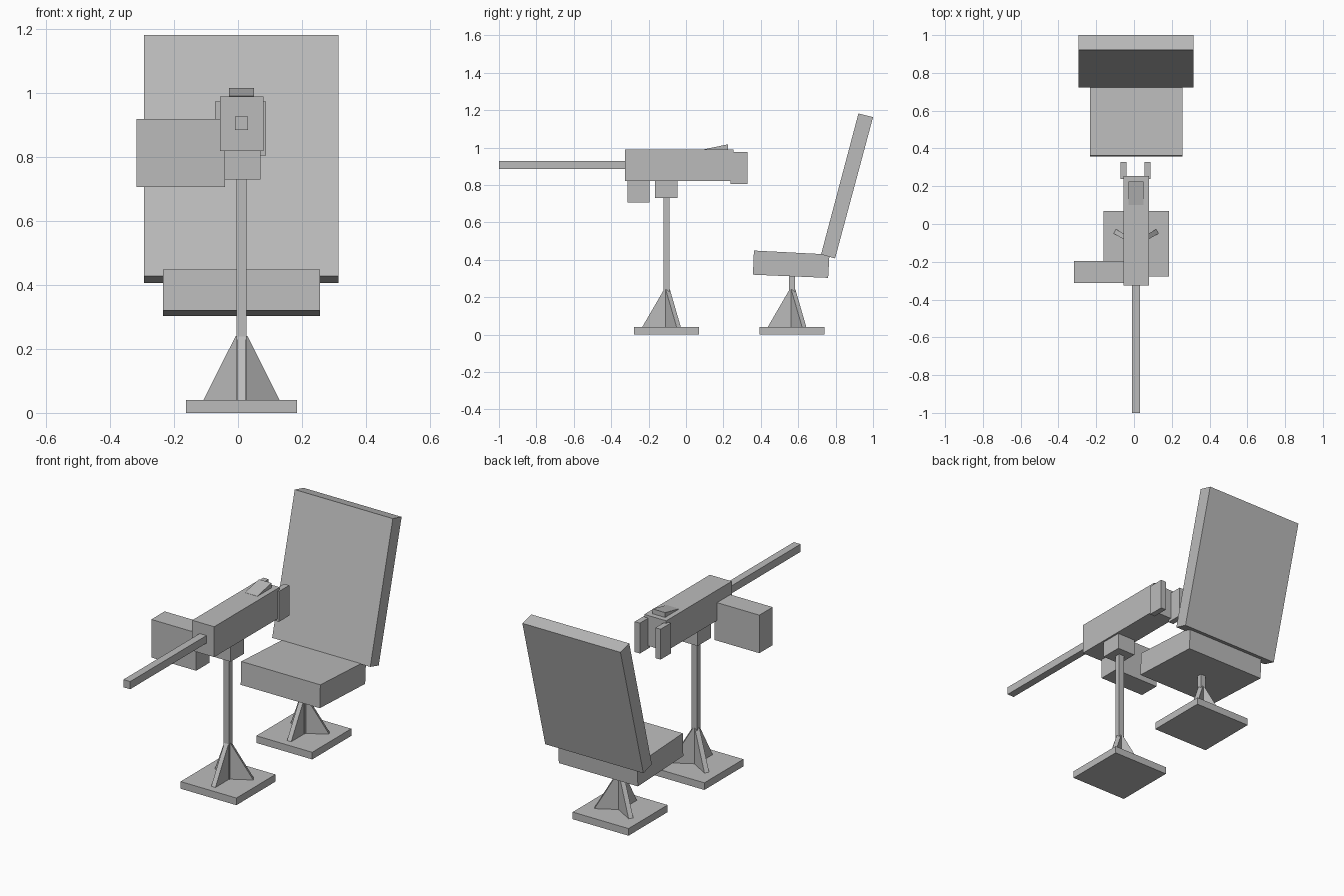
import bpy
from math import radians
from mathutils import Matrix, Vector

cube = bpy.data.objects.get("Cube")
if cube:
    bpy.data.objects.remove(cube, do_unlink=True)

grey = bpy.data.materials.new("plain_grey")
grey.use_nodes = True
colour = (0.5, 0.5, 0.5, 1)
grey.diffuse_color = colour
grey.node_tree.nodes["Principled BSDF"].inputs["Base Color"].default_value = colour

CX = 0.011  # shared centre line


def prism(name, profile, x0, x1):
    """Extrude a (y, z) profile from x0 to x1."""
    n = len(profile)
    verts = [(x, y, z) for x in (x0, x1) for y, z in profile]
    faces = [list(range(n))[::-1], list(range(n, 2 * n))]
    faces += [(i, (i + 1) % n, n + (i + 1) % n, n + i) for i in range(n)]
    mesh = bpy.data.meshes.new(name)
    mesh.from_pydata(verts, [], faces)
    # Consistent outward normals whichever way the profile runs
    area = sum(profile[i][0] * profile[(i + 1) % n][1]
               - profile[(i + 1) % n][0] * profile[i][1] for i in range(n))
    if area < 0:
        mesh.flip_normals()
    mesh.materials.append(grey)
    obj = bpy.data.objects.new(name, mesh)
    bpy.context.collection.objects.link(obj)
    return obj


def box(name, x, y, z):
    return prism(name, [(y[0], z[0]), (y[1], z[0]), (y[1], z[1]), (y[0], z[1])], *x)


def pedestal(name, y, top):
    """Square foot, thin post and three triangular braces."""
    box(name + "_foot", (CX - 0.173, CX + 0.173), (y - 0.173, y + 0.173), (0, 0.04))
    box(name + "_post", (CX - 0.016, CX + 0.016), (y - 0.015, y + 0.015), (0.04, top))
    for i in range(3):
        brace = prism(f"{name}_brace_{i + 1}",
                      [(0, 0.04), (0, 0.24), (-0.014, 0.24), (-0.13, 0.04)],
                      -0.013, 0.013)
        brace.data.transform(Matrix.Translation(Vector((CX, y, 0)))
                             @ Matrix.Rotation(radians(120 * i), 4, "Z"))


# Stands
pedestal("gun_stand", -0.104, 0.74)
pedestal("chair_stand", 0.567, 0.34)

# Mounted gun
box("receiver", (-0.056, 0.08), (-0.325, 0.255), (0.82, 0.99))
box("barrel", (-0.01, 0.032), (-1, -0.325), (0.885, 0.928))
box("mount_block", (-0.04, 0.07), (-0.165, -0.045), (0.73, 0.82))
box("ammunition_box", (-0.318, -0.04), (-0.313, -0.195), (0.707, 0.92))
for side, x in (("right", -0.056), ("left", 0.072)):
    box(side + "_grip", (x - 0.016, x + 0.016), (0.237, 0.328), (0.805, 0.975))
prism("rear_sight", [(0.1, 0.985), (0.225, 0.985), (0.225, 1.017), (0.1, 0.991)],
      -0.028, 0.05)

# Chair
prism("seat_cushion", [(0.358, 0.32), (0.76, 0.303), (0.767, 0.428), (0.363, 0.449)],
      -0.234, 0.256)
prism("chair_back", [(0.722, 0.428), (0.797, 0.407), (1, 1.162), (0.922, 1.182)],
      -0.294, 0.314)
